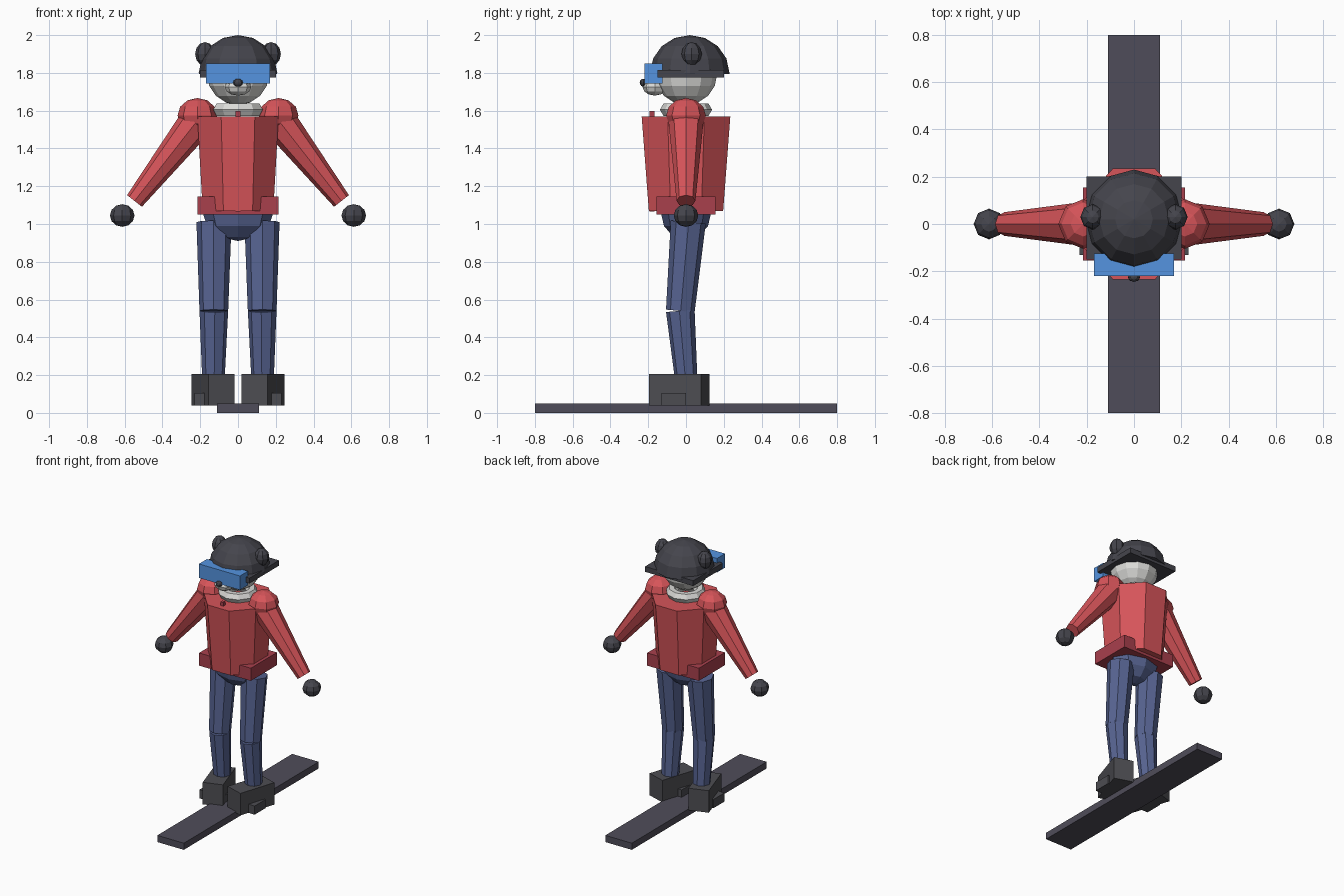
import bpy, bmesh, math
from mathutils import Matrix, Vector

if "Cube" in bpy.data.objects:
    bpy.data.objects.remove(bpy.data.objects["Cube"])


def colour(name, r, g, b):
    m = bpy.data.materials.new(name)
    lin = [c / 12.92 if c < 0.04 else ((c + 0.055) / 1.055) ** 2.4 for c in (r, g, b)]
    m.diffuse_color = (*lin, 1)
    m.use_nodes = True
    m.node_tree.nodes["Principled BSDF"].inputs["Base Color"].default_value = m.diffuse_color
    return m


RED = colour("jacket red", 0.84, 0.33, 0.35)
DARK_RED = colour("trim dark red", 0.66, 0.25, 0.30)
NAVY = colour("trouser blue", 0.34, 0.39, 0.57)
BLACK = colour("helmet charcoal", 0.27, 0.27, 0.30)
BOARD = colour("board charcoal", 0.31, 0.30, 0.35)
BOOT = colour("boot grey", 0.30, 0.30, 0.32)
WHITE = colour("fur light grey", 0.86, 0.86, 0.85)
BLUE = colour("goggle blue", 0.33, 0.58, 0.88)


def finish(name, bm, mat):
    bmesh.ops.recalc_face_normals(bm, faces=bm.faces)
    me = bpy.data.meshes.new(name)
    bm.to_mesh(me)
    bm.free()
    me.materials.append(mat)
    ob = bpy.data.objects.new(name, me)
    bpy.context.collection.objects.link(ob)
    return ob


def box(name, lo, hi, mat, turn=0):
    bm = bmesh.new()
    lo, hi = Vector(lo), Vector(hi)
    m = (Matrix.Translation((lo + hi) / 2) @ Matrix.Rotation(turn, 4, 'Z')
         @ Matrix.Diagonal((*(hi - lo), 1)))
    bmesh.ops.create_cube(bm, size=1, matrix=m)
    return finish(name, bm, mat)


def ball(name, centre, radii, mat, u=8, v=6, cut=None):
    bm = bmesh.new()
    m = Matrix.Translation(centre) @ Matrix.Diagonal((*radii, 1))
    bmesh.ops.create_uvsphere(bm, u_segments=u, v_segments=v, radius=1, matrix=m)
    if cut is not None:  # keep only the part above the cut height, closed below
        geom = bm.verts[:] + bm.edges[:] + bm.faces[:]
        r = bmesh.ops.bisect_plane(bm, geom=geom, plane_co=(0, 0, cut),
                                   plane_no=(0, 0, 1), clear_inner=True)
        edges = [e for e in bm.edges if e.is_boundary]
        bmesh.ops.holes_fill(bm, edges=edges, sides=0)
    return finish(name, bm, mat)


def limb(name, a, b, ra, rb, mat, sides=8):
    """Tapered faceted tube from point a to point b."""
    bm = bmesh.new()
    a, b = Vector(a), Vector(b)
    d = b - a
    rot = d.to_track_quat('Z', 'Y').to_matrix().to_4x4()
    bmesh.ops.create_cone(bm, cap_ends=True, segments=sides, radius1=ra, radius2=rb,
                          depth=d.length, matrix=Matrix.Translation((a + b) / 2) @ rot)
    return finish(name, bm, mat)


def rings(name, sections, mat, sides=8, closed=False):
    """Stack of flat-fronted oval sections (rx, ry, z)."""
    bm = bmesh.new()
    loops = []
    for rx, ry, z in sections:
        loops.append([bm.verts.new((rx * math.cos((i + .5) * math.tau / sides),
                                    ry * math.sin((i + .5) * math.tau / sides), z))
                      for i in range(sides)])
    pairs = list(zip(loops, loops[1:]))
    if closed:
        pairs.append((loops[-1], loops[0]))
    else:
        bm.faces.new(loops[0])
        bm.faces.new(loops[-1])
    for p, q in pairs:
        for i in range(sides):
            j = (i + 1) % sides
            bm.faces.new((p[i], p[j], q[j], q[i]))
    return finish(name, bm, mat)


# Board
box("snowboard", (-.11, -.8, 0), (.11, .8, .05), BOARD)

# Jacket, hem, zip and pelvis
rings("jacket", [(.202, .213, 1.07), (.233, .254, 1.57)], RED)
box("jacket_hem", (-.215, -.155, 1.05), (.215, .155, 1.145), DARK_RED)
box("zip", (-.012, -.192, 1.065), (.012, -.167, 1.597), DARK_RED)
ball("pelvis", (0, 0, 1.07), (.19, .135, .16), NAVY)

# Collar: an eight-sided ring
rings("collar", [(.10 + .038 * math.cos(t * math.tau / 6), .10 + .038 * math.cos(t * math.tau / 6),
                  1.605 + .038 * math.sin(t * math.tau / 6)) for t in range(6)],
      WHITE, sides=10, closed=True)

# Head, muzzle, nose
ball("head", (0, 0, 1.795), (.165, .165, .165), WHITE, 12, 8)
ball("muzzle", (0, -.165, 1.725), (.07, .065, .045), WHITE)
ball("nose", (0, -.225, 1.748), (.026, .02, .021), BLACK)

# Helmet, brim, goggles
ball("helmet", (0, .02, 1.8), (.208, .21, .2), BLACK, 12, 8, cut=1.795)
box("helmet_brim", (-.2, -.15, 1.775), (.2, .2, 1.815), BLACK)
box("goggles", (-.17, -.22, 1.745), (.17, -.125, 1.85), BLUE)

# Paired parts
for side, s in (("left", -1), ("right", 1)):
    ball(side + "_ear", (s * .175, .03, 1.9), (.052, .054, .063), BLACK)
    ball(side + "_shoulder", (s * .215, 0, 1.575), (.105, .105, .092), RED)
    limb(side + "_arm", (s * .225, 0, 1.535), (s * .548, 0, 1.122), .092, .05, RED)
    ball(side + "_hand", (s * .613, 0, 1.045), (.065, .065, .06), BLACK)
    limb(side + "_thigh", (s * .127, .012, 1.01), (s * .128, -.03, .54), .093, .076, NAVY)
    limb(side + "_shin", (s * .128, -.03, .54), (s * .13, 0, .19), .076, .06, NAVY)
    # Boots turn inward at the toe; bindings cross under them
    box(side + "_boot", (s * .1325 - .072, -.18, .04), (s * .1325 + .072, .11, .205),
        BOOT, turn=-s * math.radians(18))
    box(side + "_binding", (s * .1325 - .097, -.13, .04), (s * .1325 + .097, 0, .105), BOOT)
